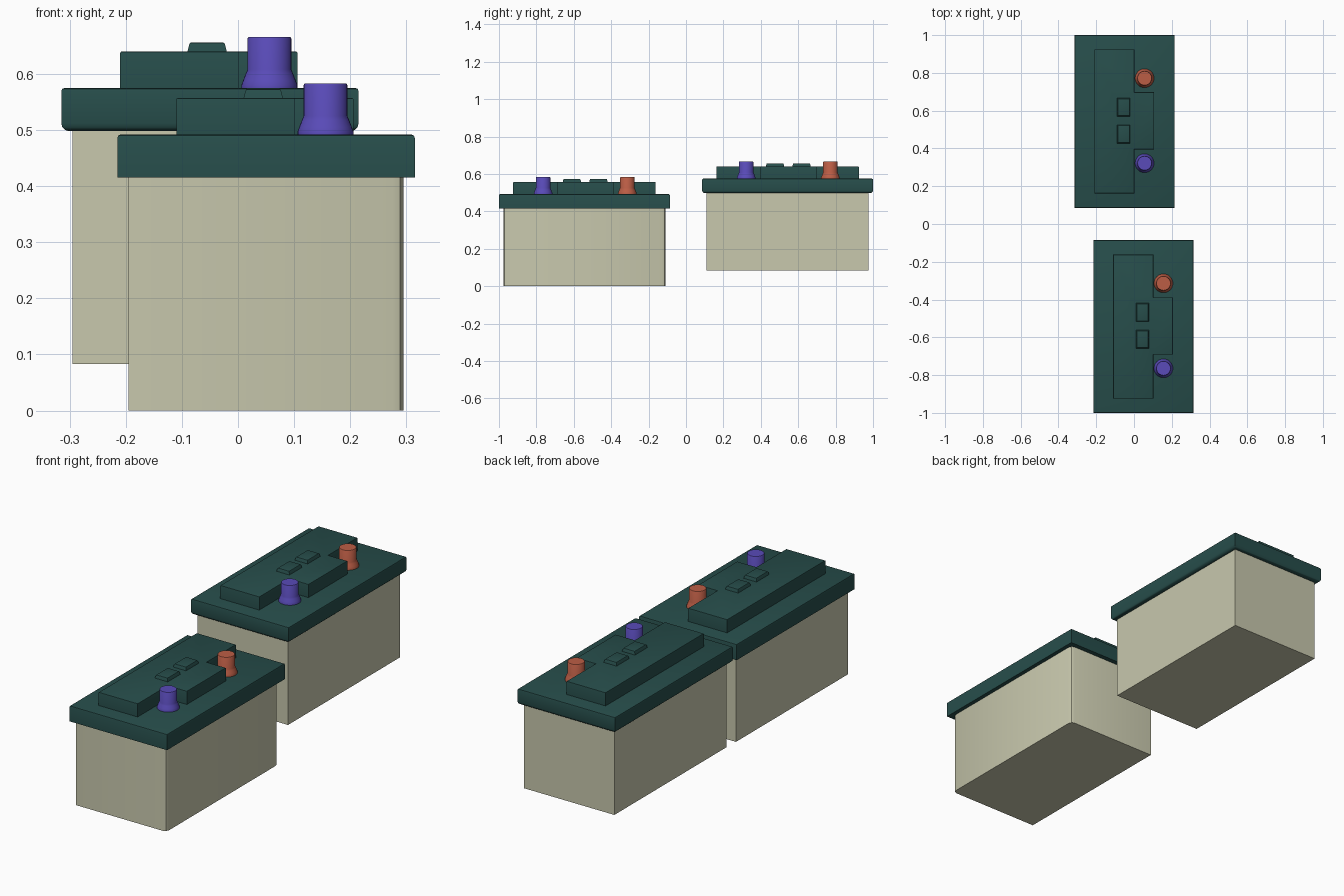
import bpy, bmesh, math

if "Cube" in bpy.data.objects:
    bpy.data.objects.remove(bpy.data.objects["Cube"])


def material(name, rgb):
    m = bpy.data.materials.new(name)
    m.diffuse_color = (*rgb, 1)
    m.use_nodes = True
    m.node_tree.nodes["Principled BSDF"].inputs["Base Color"].default_value = m.diffuse_color
    return m


CASE = material("case_beige", (0.58, 0.58, 0.42))
LID = material("lid_green", (0.02, 0.075, 0.07))
RED = material("terminal_red", (0.50, 0.11, 0.06))
PURPLE = material("terminal_purple", (0.10, 0.07, 0.48))


def finish(name, bm, mat, loc):
    bmesh.ops.recalc_face_normals(bm, faces=bm.faces)
    me = bpy.data.meshes.new(name)
    bm.to_mesh(me)
    bm.free()
    me.materials.append(mat)
    ob = bpy.data.objects.new(name, me)
    ob.location = loc
    bpy.context.collection.objects.link(ob)
    bpy.context.view_layer.objects.active = ob
    bpy.ops.object.select_all(action='DESELECT')
    ob.select_set(True)
    bpy.ops.object.shade_smooth_by_angle(angle=math.radians(35))
    return ob


def bevel(bm, pick, width, segments=2):
    edges = [e for e in bm.edges if pick(*[v.co for v in e.verts])]
    bmesh.ops.bevel(bm, geom=edges, offset=width, segments=segments,
                    affect='EDGES', profile=0.5)


def prism(outline, z0, z1):
    bm = bmesh.new()
    f = bm.faces.new([bm.verts.new((x, y, z0)) for x, y in outline])
    up = bmesh.ops.extrude_face_region(bm, geom=[f])
    for v in up["geom"]:
        if isinstance(v, bmesh.types.BMVert):
            v.co.z = z1
    return bm


def rect(x, y):
    return [(-x, -y), (x, -y), (x, y), (-x, y)]


def terminal(name, mat, loc):
    profile = [(0, 0), (0.05, 0), (0.05, 0.005), (0.047, 0.013), (0.042, 0.026),
               (0.039, 0.033), (0.039, 0.088), (0.037, 0.091), (0, 0.091)]
    bm = bmesh.new()
    vs = [bm.verts.new((r, 0, z)) for r, z in profile]
    es = [bm.edges.new(p) for p in zip(vs, vs[1:])]
    bmesh.ops.spin(bm, geom=vs + es, cent=(0, 0, 0), axis=(0, 0, 1),
                   angle=math.tau, steps=32)
    bmesh.ops.remove_doubles(bm, verts=bm.verts, dist=1e-5)
    finish(name, bm, mat, loc)


def battery(tag, cx, cy, z, rounded_case):
    # case, with softened right-hand corners on the front unit
    bm = prism(rect(0.245, 0.434), 0, 0.42)
    if rounded_case:
        bevel(bm, lambda a, b: abs(a.z - b.z) > 0.1 and a.x > 0, 0.02)
    finish(tag + "_case", bm, CASE, (cx, cy, z))

    # overhanging lid
    bm = prism(rect(0.265, 0.457), 0.415, 0.492)
    bevel(bm, lambda a, b: min(a.z, b.z) > 0.48, 0.006)
    if not rounded_case:
        bevel(bm, lambda a, b: max(a.z, b.z) < 0.42, 0.014, 3)
    finish(tag + "_lid", bm, LID, (cx, cy, z))

    # raised cover with a tongue between the terminals
    outline = [(-0.16, -0.381), (0.052, -0.381), (0.052, -0.148), (0.156, -0.148),
               (0.156, 0.155), (0.052, 0.155), (0.052, 0.381), (-0.16, 0.381)]
    bm = prism(outline, 0.488, 0.557)
    bevel(bm, lambda a, b: min(a.z, b.z) > 0.55, 0.003)
    finish(tag + "_raised_cover", bm, LID, (cx, cy, z))

    # two vent caps, tapered towards the top
    for i, y in enumerate((-0.067, 0.075)):
        bm = prism(rect(0.036, 0.05), 0.553, 0.573)
        for v in bm.verts:
            if v.co.z > 0.56:
                v.co.x *= 0.86
                v.co.y *= 0.9
        bevel(bm, lambda a, b: min(a.z, b.z) > 0.56, 0.003)
        finish(f"{tag}_vent_cap_{i + 1}", bm, LID, (cx - 0.005, cy + y, z))

    # terminals
    terminal(tag + "_terminal_purple", PURPLE, (cx + 0.106, cy - 0.221, z + 0.492))
    terminal(tag + "_terminal_red", RED, (cx + 0.106, cy + 0.229, z + 0.492))


battery("front_battery", 0.05, -0.543, 0.0, True)
battery("back_battery", -0.05, 0.543, 0.083, False)
